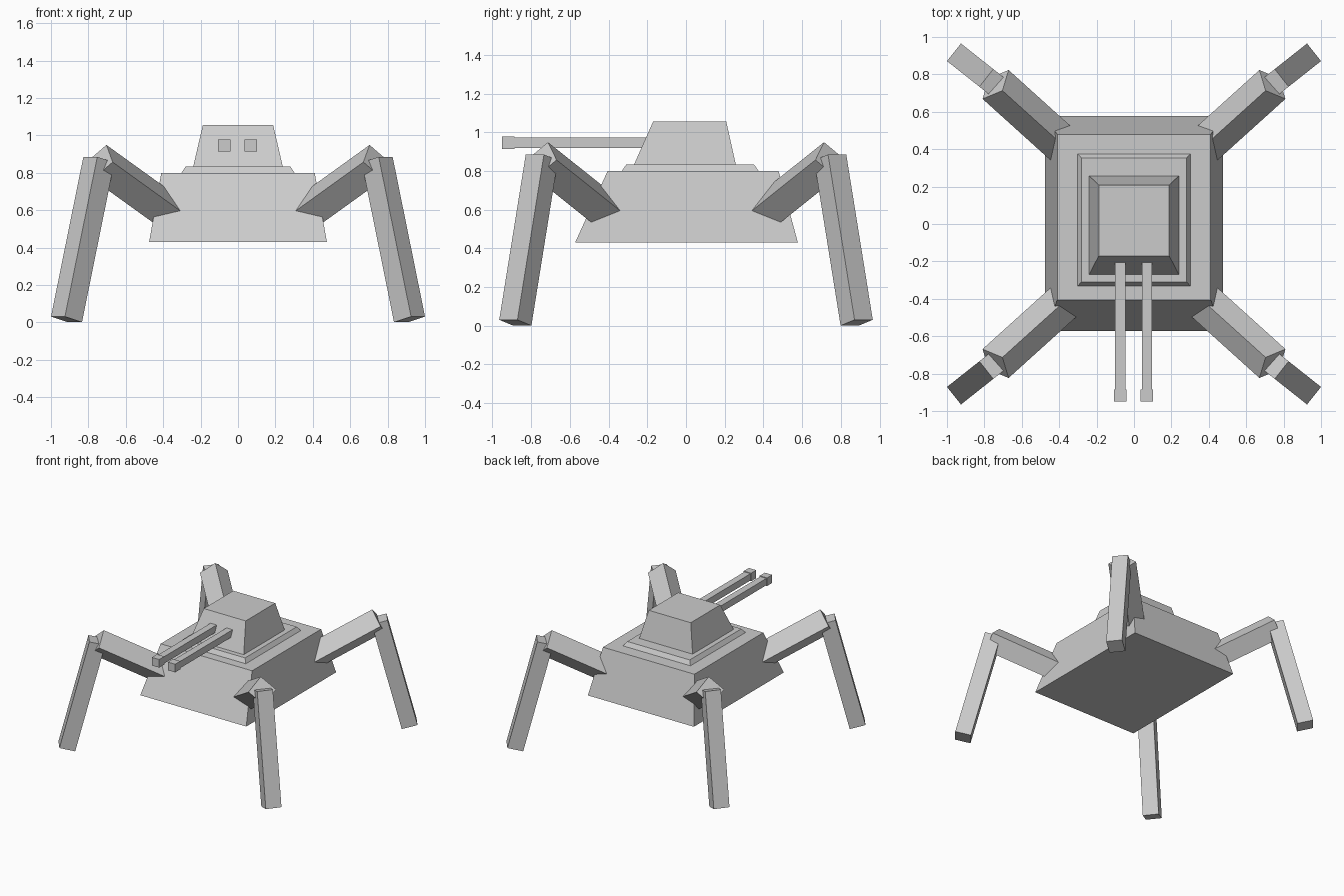
import bpy
import math
from mathutils import Vector

if "Cube" in bpy.data.objects:
    bpy.data.objects.remove(bpy.data.objects["Cube"])


def mesh_object(name, rings):
    """Skin two four-point rings (counter-clockwise seen from the second) into a closed block."""
    mesh = bpy.data.meshes.new(name)
    faces = [(3, 2, 1, 0), (4, 5, 6, 7)]
    faces += [(i, (i + 1) % 4, (i + 1) % 4 + 4, i + 4) for i in range(4)]
    mesh.from_pydata(rings[0] + rings[1], [], faces)
    obj = bpy.data.objects.new(name, mesh)
    bpy.context.collection.objects.link(obj)
    return obj


def tapered_block(name, low, high):
    """Each level is (half width, front y, back y, z)."""
    return mesh_object(name, [
        [(-w, f, z), (w, f, z), (w, b, z), (-w, b, z)] for w, f, b, z in (low, high)])


def beam(name, start, end, size, roll=0):
    """Square bar between two points, rolled about its own axis."""
    start, end = Vector(start), Vector(end)
    axis = (end - start).normalized()
    side = axis.cross(Vector((0, 0, 1))).normalized()
    up = side.cross(axis)
    radius = size / math.sqrt(2)
    angles = [math.radians(roll - 45 - 90 * i) for i in range(4)]
    ring = [radius * (math.cos(a) * side + math.sin(a) * up) for a in angles]
    return mesh_object(name, [[p + r for r in ring] for p in (start, end)])


def box(name, x, y, z, size, y_end):
    h = size / 2
    return mesh_object(name, [
        [(x - h, v, z + h), (x + h, v, z + h), (x + h, v, z - h), (x - h, v, z - h)]
        for v in (y_end, y)][::-1])


def mirror(obj):
    mod = obj.modifiers.new("Mirror", 'MIRROR')
    mod.use_axis = (True, True, False)
    mod.use_mirror_merge = False


# Hull, turret ring and turret
tapered_block("hull", (0.475, -0.573, 0.578, 0.43), (0.41, -0.405, 0.478, 0.80))
tapered_block("turret_ring", (0.305, -0.335, 0.378, 0.795), (0.28, -0.309, 0.352, 0.833))
tapered_block("turret", (0.24, -0.27, 0.258, 0.83), (0.188, -0.17, 0.208, 1.055))

# Twin gun barrels with muzzles
for label, x in (("left", -0.074), ("right", 0.069)):
    box(f"{label}_barrel", x, -0.89, 0.946, 0.055, -0.18)
    box(f"{label}_muzzle", x, -0.95, 0.946, 0.066, -0.885)

# Four legs: diamond-section thigh and square shin
mirror(beam("upper_legs", (0.34, -0.385, 0.569), (0.74, -0.746, 0.857), 0.147, 45))
mirror(beam("lower_legs", (0.744, -0.745, 0.87), (0.917, -0.882, 0.016), 0.12))

# Consistent outward normals
import bmesh
for obj in bpy.context.collection.objects:
    bm = bmesh.new()
    bm.from_mesh(obj.data)
    bmesh.ops.recalc_face_normals(bm, faces=bm.faces)
    bm.to_mesh(obj.data)
    bm.free()
